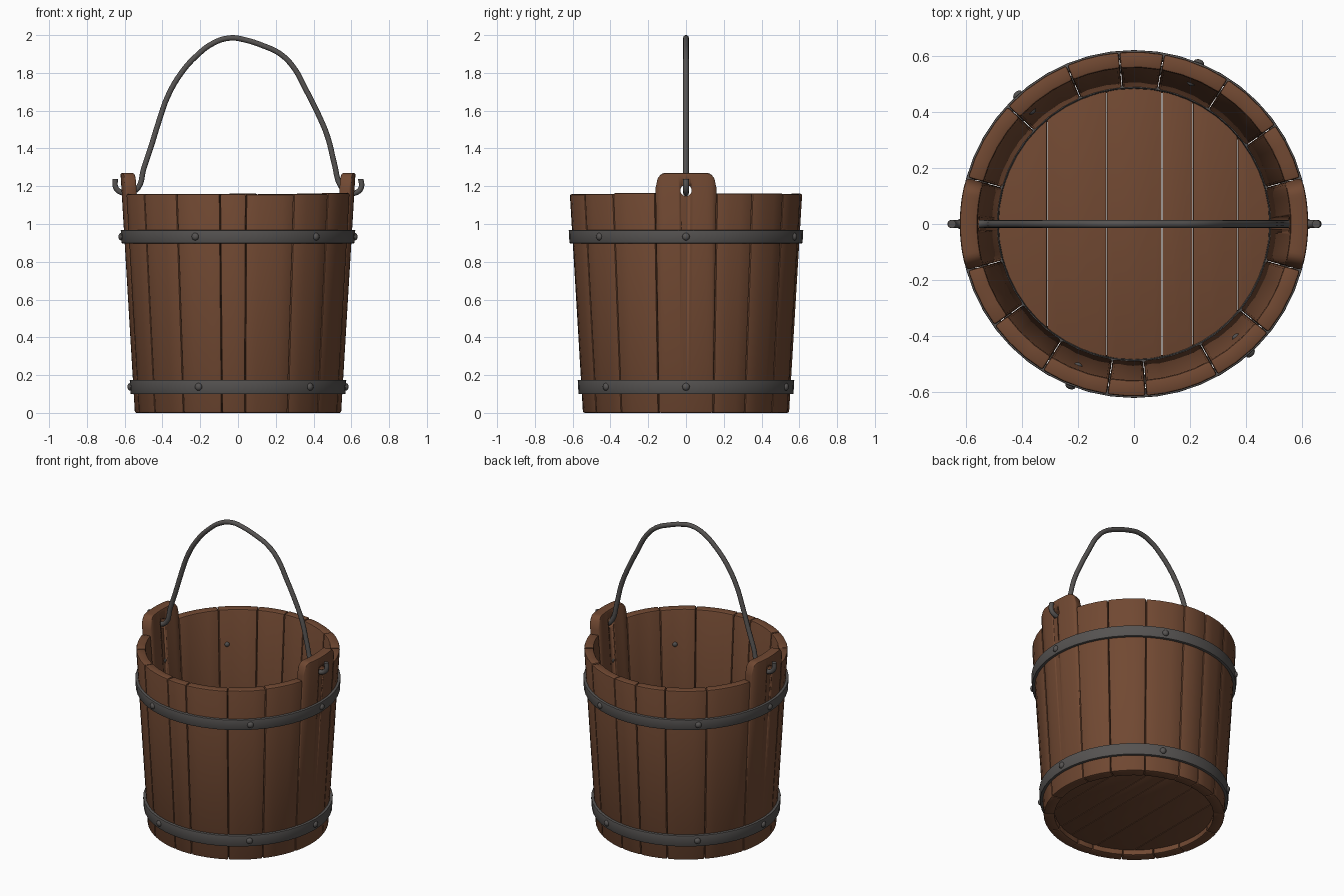
import bpy, bmesh, math, random
from mathutils import Matrix, Vector

if "Cube" in bpy.data.objects:
    bpy.data.objects.remove(bpy.data.objects["Cube"])

random.seed(4)


def material(name, rgb):
    m = bpy.data.materials.new(name)
    m.diffuse_color = (*rgb, 1)
    m.use_nodes = True
    m.node_tree.nodes["Principled BSDF"].inputs["Base Color"].default_value = m.diffuse_color
    return m


WOOD = material("brown wood", (0.165, 0.066, 0.032))
IRON = material("dark iron", (0.092, 0.086, 0.083))


def finish(name, bm, mat, bevel=0.0, angle=35):
    bmesh.ops.recalc_face_normals(bm, faces=bm.faces)
    me = bpy.data.meshes.new(name)
    bm.to_mesh(me)
    bm.free()
    ob = bpy.data.objects.new(name, me)
    bpy.context.collection.objects.link(ob)
    me.materials.append(mat)
    bpy.ops.object.select_all(action='DESELECT')
    bpy.context.view_layer.objects.active = ob
    ob.select_set(True)
    if bevel:
        mod = ob.modifiers.new("soft edges", 'BEVEL')
        mod.width, mod.segments = bevel, 2
        mod.limit_method, mod.angle_limit = 'ANGLE', math.radians(50)
        bpy.ops.object.modifier_apply(modifier=mod.name)
    bpy.ops.object.shade_smooth_by_angle(angle=math.radians(angle))
    return ob


def outer(z):
    return 0.546 + 0.060 * z


def inner(z):
    return 0.478 + 0.071 * z


def stave(name, a0, a1, top, steps, bevel):
    """Curved board between two angles; top(t) gives its height, t from -1 to 1."""
    bm = bmesh.new()
    rings = []
    for i in range(steps + 1):
        t = 2 * i / steps - 1
        a = math.radians(a0 + (a1 - a0) * i / steps)
        zt = top(t)
        ri = min(inner(zt), 0.558)
        pts = [(outer(0), 0), (outer(zt), zt), (ri, zt), (inner(0), 0)]
        rings.append([bm.verts.new((r * math.cos(a), r * math.sin(a), z)) for r, z in pts])
    for p, q in zip(rings, rings[1:]):
        for k in range(4):
            bm.faces.new((p[k], p[k - 1], q[k - 1], q[k]))
    bm.faces.new(rings[0])
    bm.faces.new(rings[-1])
    return finish(name, bm, WOOD, bevel)


# Wall staves of uneven width, leaving out the two ear staves
front = [-164.5, -144, -122, -99, -86, -61, -39, -15.5]
back = [15.5, 35, 57, 80, 95, 113, 137, 164.5]
for side, seams in (("front", front), ("back", back)):
    for n, (a, b) in enumerate(zip(seams, seams[1:])):
        h = 1.16 + random.uniform(-0.003, 0.004)
        stave(f"{side}_stave_{n + 1}", a + 0.12, b - 0.12, lambda t: h,
              max(2, round((b - a) / 7)), 0.009)


# Ear staves with rounded shoulders and a hole for the handle
def ear_top(t):
    over = max(0.0, (abs(t) - 0.68) / 0.32)
    return 1.185 + 0.085 * math.sqrt(max(0.0, 1 - over * over))


for name, mid in (("right_ear", 0), ("left_ear", 180)):
    ear = stave(name, mid - 15.4, mid + 15.4, ear_top, 24, 0.009)
    bm = bmesh.new()
    x = 0.59 if mid == 0 else -0.59
    bmesh.ops.create_cone(bm, cap_ends=True, segments=20, radius1=0.03, radius2=0.03, depth=0.3,
                          matrix=Matrix.Translation((x, 0, 1.178)) @ Matrix.Rotation(math.pi / 2, 4, 'Y'))
    cutter = finish(name + "_hole_cutter", bm, WOOD)
    cut = ear.modifiers.new("handle hole", 'BOOLEAN')
    cut.operation, cut.object, cut.solver = 'DIFFERENCE', cutter, 'EXACT'
    bpy.context.view_layer.objects.active = ear
    bpy.ops.object.modifier_apply(modifier=cut.name)
    bpy.data.objects.remove(cutter)

# Floor planks: strips of a disc running front to back
cuts = [-0.488, -0.31, -0.098, 0.1, 0.21, 0.37, 0.488]
R = 0.49
for n, (x0, x1) in enumerate(zip(cuts, cuts[1:])):
    x0, x1 = x0 + 0.001, x1 - 0.001
    xs = [x0 + (x1 - x0) * i / 6 for i in range(7)]
    outline = [(x, -math.sqrt(R * R - x * x)) for x in xs]
    outline += [(x, math.sqrt(R * R - x * x)) for x in reversed(xs)]
    bm = bmesh.new()
    face = bm.faces.new([bm.verts.new((x, y, 0.035)) for x, y in outline])
    ext = bmesh.ops.extrude_face_region(bm, geom=[face])
    bmesh.ops.translate(bm, vec=(0, 0, 0.065),
                        verts=[v for v in ext["geom"] if isinstance(v, bmesh.types.BMVert)])
    finish(f"floor_plank_{n + 1}", bm, WOOD, 0.003)


def hoop(name, profile, segments=48, bevel=0.004):
    """Closed (radius, z) profile turned around the vertical axis."""
    bm = bmesh.new()
    rings = []
    for i in range(segments):
        a = 2 * math.pi * i / segments
        rings.append([bm.verts.new((r * math.cos(a), r * math.sin(a), z)) for r, z in profile])
    for i in range(segments):
        p, q = rings[i - 1], rings[i]
        for k in range(len(profile)):
            bm.faces.new((p[k], p[k - 1], q[k - 1], q[k]))
    return finish(name, bm, IRON, bevel)


# Iron bands; the lower one has a matching lip on the inside
def band(name, z0, z1):
    hoop(name, [(outer(z0) - 0.012, z0), (outer(z0) + 0.017, z0),
                (outer(z1) + 0.017, z1), (outer(z1) - 0.012, z1)])


band("upper_band", 0.898, 0.968)
band("lower_band", 0.1, 0.175)
hoop("inner_lip", [(0.483, 0.1), (0.495, 0.1), (0.497, 0.165), (0.486, 0.165)], bevel=0)

# Rivets through both bands, with small ends showing inside near the top
for label, z in (("upper", 0.933), ("lower", 0.138)):
    bm = bmesh.new()
    for deg in (0, 68, 132, 180, -111.5, -48):
        turn = Matrix.Rotation(math.radians(deg), 4, 'Z')
        spots = [(outer(z) + 0.016, 0.02)]
        if label == "upper":
            spots.append((inner(z), 0.016))
        for r, size in spots:
            bmesh.ops.create_uvsphere(bm, u_segments=12, v_segments=8, radius=size,
                                      matrix=turn @ Matrix.Translation((r, 0, z))
                                      @ Matrix.Diagonal((0.75, 1, 1, 1)))
    finish(label + "_rivets", bm, IRON, angle=60)

# Bent wire handle hooked through the ears
path = [(-0.65, 1.238), (-0.648, 1.195), (-0.62, 1.168), (-0.575, 1.166), (-0.53, 1.19),
        (-0.5, 1.29), (-0.46, 1.41), (-0.42, 1.54), (-0.37, 1.68), (-0.3, 1.80),
        (-0.22, 1.89), (-0.13, 1.958), (-0.04, 1.985), (0.04, 1.974), (0.13, 1.945),
        (0.22, 1.903), (0.29, 1.835), (0.36, 1.71), (0.43, 1.57), (0.475, 1.46),
        (0.51, 1.32), (0.545, 1.2), (0.585, 1.166), (0.63, 1.168), (0.653, 1.195), (0.65, 1.238)]
cu = bpy.data.curves.new("handle", 'CURVE')
cu.dimensions = '3D'
cu.bevel_depth, cu.bevel_resolution, cu.resolution_u = 0.015, 3, 4
cu.use_fill_caps = True
sp = cu.splines.new('BEZIER')
sp.bezier_points.add(len(path) - 1)
for bp, (x, z) in zip(sp.bezier_points, path):
    bp.co = Vector((x, 0, z))
    bp.handle_left_type = bp.handle_right_type = 'AUTO'
cu.materials.append(IRON)
handle = bpy.data.objects.new("handle", cu)
bpy.context.collection.objects.link(handle)
bpy.ops.object.select_all(action='DESELECT')
bpy.context.view_layer.objects.active = handle
handle.select_set(True)
bpy.ops.object.convert(target='MESH')
bpy.ops.object.shade_smooth_by_angle(angle=math.radians(50))
